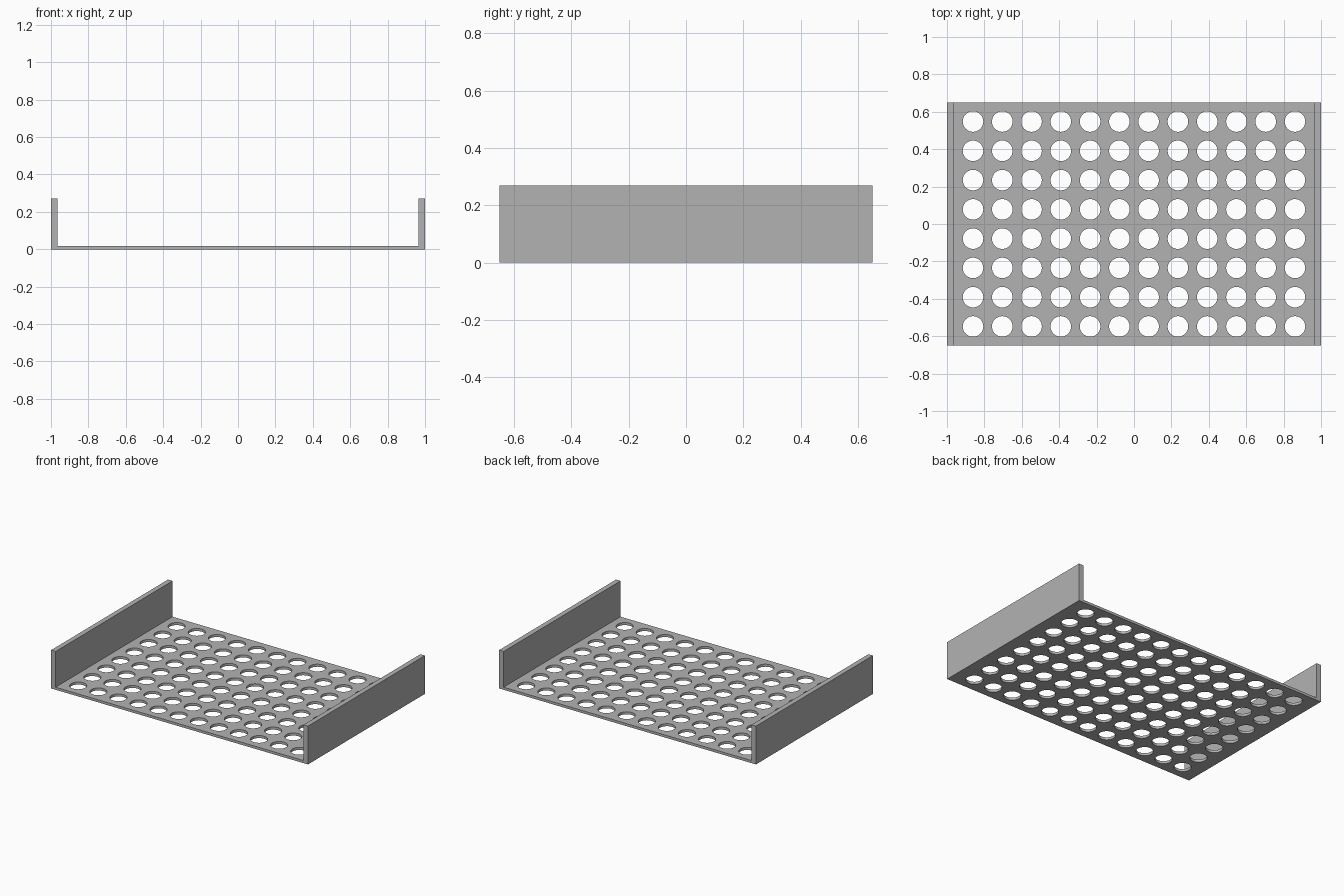
import bpy, bmesh, math
from mathutils import Matrix

cube = bpy.data.objects.get("Cube")
if cube:
    bpy.data.objects.remove(cube, do_unlink=True)

HALF_X, HALF_Y = 1.0, 0.65
HEIGHT, FLOOR, WALL = 0.27, 0.018, 0.035
COLS, ROWS, PITCH, RADIUS = 12, 8, 0.1565, 0.055

grey = bpy.data.materials.new("light grey")
grey.use_nodes = True
colour = (0.45, 0.45, 0.45, 1)
grey.diffuse_color = colour
grey.node_tree.nodes["Principled BSDF"].inputs["Base Color"].default_value = colour


def make_object(name, bm):
    bmesh.ops.recalc_face_normals(bm, faces=bm.faces)
    mesh = bpy.data.meshes.new(name)
    bm.to_mesh(mesh)
    bm.free()
    mesh.materials.append(grey)
    obj = bpy.data.objects.new(name, mesh)
    bpy.context.collection.objects.link(obj)
    return obj


# Tray: U-shaped profile pulled from front to back
bm = bmesh.new()
inner = HALF_X - WALL
half = [(HALF_X, 0), (HALF_X, HEIGHT), (inner, HEIGHT), (inner, FLOOR)]
profile = half + [(-x, z) for x, z in reversed(half)]
face = bm.faces.new([bm.verts.new((x, -HALF_Y, z)) for x, z in profile])
pulled = bmesh.ops.extrude_face_region(bm, geom=[face], use_keep_orig=True)
moved = [v for v in pulled["geom"] if isinstance(v, bmesh.types.BMVert)]
bmesh.ops.translate(bm, verts=moved, vec=(0, 2 * HALF_Y, 0))
tray = make_object("perforated_tray", bm)

# Grid of round cutters through the floor
bm = bmesh.new()
for i in range(COLS):
    for j in range(ROWS):
        x = (i - (COLS - 1) / 2) * PITCH
        y = (j - (ROWS - 1) / 2) * PITCH
        bmesh.ops.create_cone(bm, cap_ends=True, segments=32, radius1=RADIUS,
                              radius2=RADIUS, depth=0.1,
                              matrix=Matrix.Translation((x, y, FLOOR / 2)))
cutter = make_object("hole_cutters", bm)
cutter.hide_render = True

# Cut the holes, then discard the cutters
cut = tray.modifiers.new("holes", 'BOOLEAN')
cut.operation = 'DIFFERENCE'
cut.solver = 'EXACT'
cut.object = cutter
bpy.ops.object.select_all(action='DESELECT')
tray.select_set(True)
bpy.context.view_layer.objects.active = tray
bpy.ops.object.modifier_apply(modifier=cut.name)
bpy.data.objects.remove(cutter, do_unlink=True)
bpy.ops.object.shade_smooth_by_angle(angle=math.radians(30))
